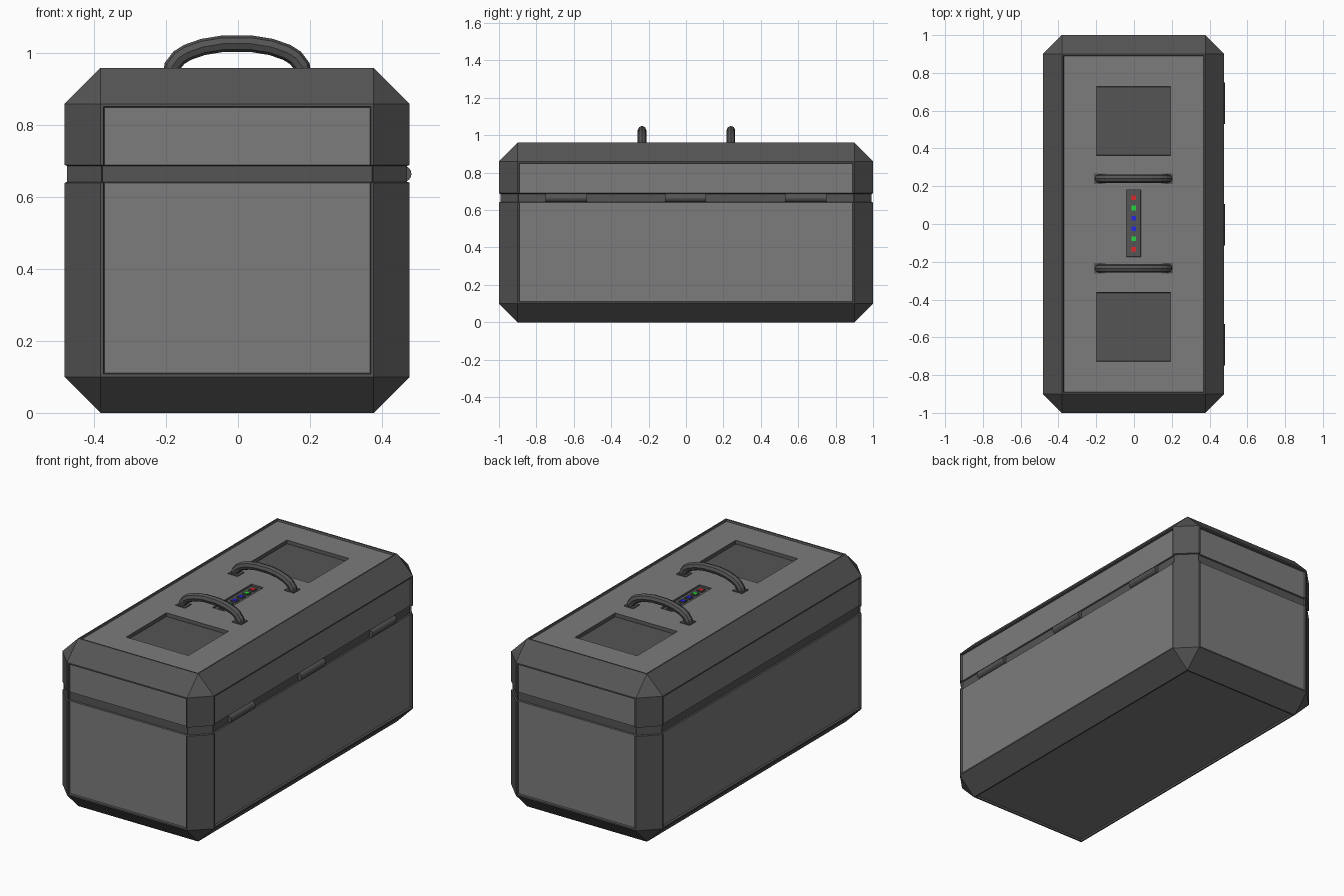
import bpy, bmesh
from mathutils import Matrix, Vector

if "Cube" in bpy.data.objects:
    bpy.data.objects.remove(bpy.data.objects["Cube"])

CX = -0.0025          # the case sits slightly left because the hinges protrude on +x


def material(name, rgb):
    m = bpy.data.materials.new(name)
    m.diffuse_color = (*rgb, 1)
    m.use_nodes = True
    m.node_tree.nodes["Principled BSDF"].inputs["Base Color"].default_value = m.diffuse_color
    return m


FRAME = material("dark_grey", (0.09, 0.09, 0.09))
PANEL = material("mid_grey", (0.2, 0.2, 0.2))
RED = material("red", (0.8, 0.02, 0.02))
GREEN = material("green", (0.02, 0.7, 0.05))
BLUE = material("blue", (0.02, 0.02, 0.8))


def finish(bm, name, *mats):
    bmesh.ops.recalc_face_normals(bm, faces=bm.faces)
    me = bpy.data.meshes.new(name)
    bm.to_mesh(me)
    bm.free()
    for m in mats:
        me.materials.append(m)
    ob = bpy.data.objects.new(name, me)
    bpy.context.collection.objects.link(ob)
    return ob


def box(name, loc, size, *mats, taper=0.0):
    bm = bmesh.new()
    bmesh.ops.create_cube(bm, size=1)
    bmesh.ops.scale(bm, vec=size, verts=bm.verts)
    for v in bm.verts:                       # optional narrowing of the lower end
        if v.co.z < 0:
            v.co.x -= taper if v.co.x > 0 else -taper
            v.co.y -= taper if v.co.y > 0 else -taper
    bmesh.ops.translate(bm, vec=loc, verts=bm.verts)
    return finish(bm, name, *mats)


# case: chamfered box with a recessed panel on each side
bm = bmesh.new()
bmesh.ops.create_cube(bm, size=1)
bmesh.ops.scale(bm, vec=(0.96, 2.0, 0.96), verts=bm.verts)
bmesh.ops.translate(bm, vec=(CX, 0, 0.48), verts=bm.verts)
bmesh.ops.bevel(bm, geom=bm.edges[:], offset=0.1, segments=1, affect='EDGES')
bm.normal_update()
sides = [f for f in bm.faces if max(abs(c) for c in f.normal) > 0.99]
bmesh.ops.inset_individual(bm, faces=sides, thickness=0.011)
bmesh.ops.inset_individual(bm, faces=sides, thickness=0.004, depth=-0.01)
for f in sides:
    f.material_index = 1

# groove between lid and base
LOW, HIGH = 0.64, 0.69
for z in (LOW, HIGH):
    bmesh.ops.bisect_plane(bm, geom=bm.verts[:] + bm.edges[:] + bm.faces[:],
                           plane_co=(0, 0, z), plane_no=(0, 0, 1))
bm.normal_update()
band = [f for f in bm.faces
        if all(LOW - 1e-4 < v.co.z < HIGH + 1e-4 for v in f.verts)]
for f in band:
    f.material_index = 0
bmesh.ops.inset_region(bm, faces=band, thickness=0.003, depth=-0.007,
                       use_even_offset=True)
case = finish(bm, "case", FRAME, PANEL)

# windows and light slot cut into the top panel
cutters = [box("window_cutter", (CX, s * 0.545, 0.98), (0.41, 0.38, 0.1),
               FRAME, PANEL, taper=0.01) for s in (-1, 1)]
cutters.append(box("slot_cutter", (CX, 0.003, 0.99), (0.084, 0.36, 0.1),
                   FRAME, PANEL, taper=0.004))
bpy.context.view_layer.objects.active = case
for c in cutters:
    mod = case.modifiers.new("cut", 'BOOLEAN')
    mod.operation, mod.solver, mod.object = 'DIFFERENCE', 'EXACT', c
    bpy.ops.object.modifier_apply(modifier=mod.name)
    bpy.data.objects.remove(c)

# indicator lights
for i, m in enumerate((RED, GREEN, BLUE, BLUE, GREEN, RED)):
    y = 0.003 + (i - 2.5) * 0.0545
    box("light_bezel", (CX, y, 0.942), (0.034, 0.034, 0.008), FRAME)
    box("light", (CX, y, 0.944), (0.024, 0.024, 0.008), m)

# arched handles with foot plates
half = [(0.183, 0.945), (0.18, 0.965), (0.162, 0.988), (0.138, 1.003),
        (0.095, 1.018), (0.04, 1.027)]
arch = [(-x, z) for x, z in half] + half[::-1]
for y in (-0.235, 0.24):
    cu = bpy.data.curves.new("handle", 'CURVE')
    cu.dimensions = '3D'
    cu.bevel_depth, cu.bevel_resolution = 0.023, 2
    cu.use_fill_caps = True
    cu.materials.append(FRAME)
    sp = cu.splines.new('POLY')
    sp.points.add(len(arch) - 1)
    for p, (x, z) in zip(sp.points, arch):
        p.co = (CX + x, y, z, 1)
    sp.use_smooth = False
    bpy.context.collection.objects.link(bpy.data.objects.new("handle", cu))
    for s in (-1, 1):
        box("handle_foot", (CX + s * 0.178, y, 0.951), (0.06, 0.056, 0.008), FRAME)

# hinge barrels on the right side
for y in (-0.64, -0.003, 0.64):
    bm = bmesh.new()
    bmesh.ops.create_cone(bm, cap_ends=True, segments=16, radius1=0.023,
                          radius2=0.023, depth=0.22,
                          matrix=Matrix.Translation(Vector((0.4595, y, 0.665)))
                          @ Matrix.Rotation(1.5707963, 4, 'X'))
    finish(bm, "hinge", FRAME)
